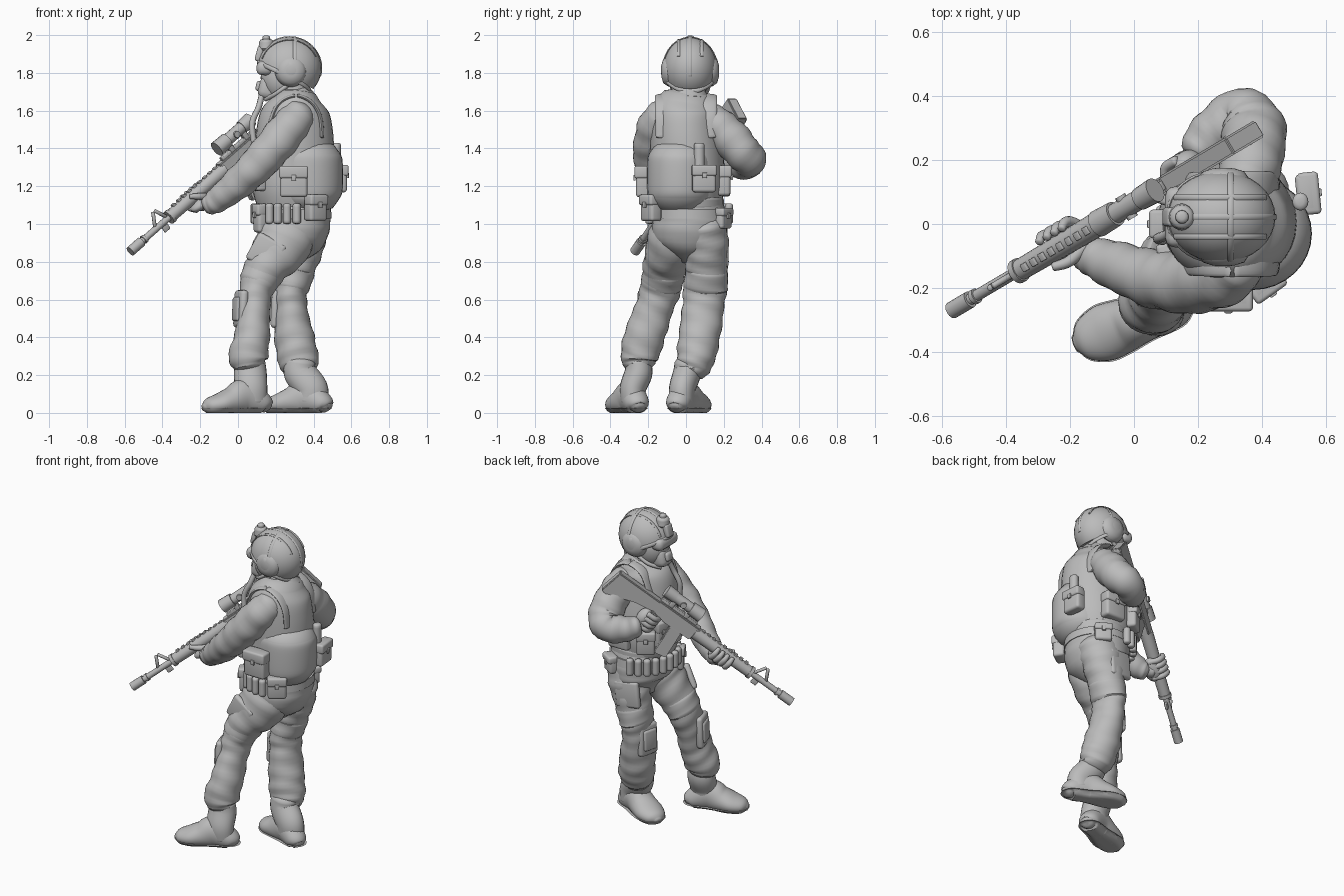
import bpy, bmesh, math
from mathutils import Matrix, Vector, Euler

if "Cube" in bpy.data.objects:
    bpy.data.objects.remove(bpy.data.objects["Cube"], do_unlink=True)

grey = bpy.data.materials.new("plain_grey")
grey.use_nodes = True
grey.diffuse_color = (0.5, 0.5, 0.5, 1)
grey.node_tree.nodes["Principled BSDF"].inputs["Base Color"].default_value = (0.5, 0.5, 0.5, 1)
I = Matrix.Identity(4)
X, Y, Z = Vector((1, 0, 0)), Vector((0, 1, 0)), Vector((0, 0, 1))


def finish(name, bm, M=I):
    bm.transform(M)
    bmesh.ops.recalc_face_normals(bm, faces=bm.faces[:])
    me = bpy.data.meshes.new(name)
    bm.to_mesh(me)
    bm.free()
    me.shade_smooth()
    me.set_sharp_from_angle(angle=math.radians(40))
    me.materials.append(grey)
    ob = bpy.data.objects.new(name, me)
    bpy.context.collection.objects.link(ob)


def spline(p, steps):
    out = []
    for i in range(len(p) - 1):
        a, b, c, d = p[max(i - 1, 0)], p[i], p[i + 1], p[min(i + 2, len(p) - 1)]
        for k in range(steps):
            t = k / steps
            out.append([0.5 * (2 * q + (r - o) * t + (2 * o - 5 * q + 4 * r - s) * t * t
                        + (3 * q - o - 3 * r + s) * t ** 3) for o, q, r, s in zip(a, b, c, d)])
    return out + [list(p[-1])]


def tube(name, pts, ref=Z, n=20, fold=0.0, rounded=True, M=I, lo=None, hi=None, steps=6):
    """Skin elliptical rings along a smooth path of (x, y, z, r[, r2])."""
    p = spline([tuple(q) if len(q) == 5 else (*q, q[3]) for q in pts], steps)
    rings = []
    for i, q in enumerate(p):
        t = (Vector(p[min(i + 1, len(p) - 1)][:3]) - Vector(p[max(i - 1, 0)][:3])).normalized()
        rings.append((Vector(q[:3]), t, q[3], q[4], i))
    if rounded:
        for end, sign in ((0, -1), (-1, 1)):
            c, t, a, b, i = rings[end]
            for shift, scale in ((0.28, 0.8), (0.4, 0.4)):
                r = (c + t * sign * shift * min(a, b), t, a * scale, b * scale, i)
                rings.insert(0, r) if end == 0 else rings.append(r)
    bm, loops = bmesh.new(), []
    for c, t, ra, rb, i in rings:
        a = (ref - t * t.dot(ref)).normalized()
        b = t.cross(a)
        loop = []
        for k in range(n):
            w = math.tau * k / n
            f = 1 + fold * (math.sin(i * 1.5 + 2 * math.sin(w)) + 0.6 * math.sin(i * 0.9 - 2 * w))
            v = c + a * (ra * f * math.cos(w)) + b * (rb * f * math.sin(w))
            if lo is not None:
                v.z = max(v.z, lo)
            if hi is not None:
                v.z = min(v.z, hi)
            loop.append(bm.verts.new(v))
        loops.append(loop)
    for u, v in zip(loops, loops[1:]):
        for k in range(n):
            j = (k + 1) % n
            bm.faces.new((u[k], u[j], v[j], v[k]))
    bm.faces.new(loops[0])
    bm.faces.new(loops[-1])
    finish(name, bm, M)


def box(name, loc, size, turn=0.0, tilt=0.0, bev=0.012, M=I):
    bm = bmesh.new()
    bmesh.ops.create_cube(bm, size=1, matrix=Matrix.Diagonal((*size, 1)))
    bmesh.ops.bevel(bm, geom=bm.edges[:], offset=min(bev, min(size) * 0.45), segments=3,
                    profile=0.5, affect='EDGES')
    finish(name, bm, M @ Matrix.Translation(loc) @ Euler((0, tilt, turn)).to_matrix().to_4x4())


def ball(name, loc, size, cut=None, M=I):
    bm = bmesh.new()
    bmesh.ops.create_uvsphere(bm, u_segments=32, v_segments=20, radius=1,
                              matrix=Matrix.Translation(loc) @ Matrix.Diagonal((*size, 1)))
    if cut:
        bmesh.ops.bisect_plane(bm, geom=bm.verts[:] + bm.edges[:] + bm.faces[:],
                               plane_co=cut[0], plane_no=cut[1], clear_inner=True)
        bmesh.ops.holes_fill(bm, edges=[e for e in bm.edges if e.is_boundary], sides=0)
    finish(name, bm, M)


def prism(name, outline, half, M):
    bm = bmesh.new()
    f = bm.faces.new([bm.verts.new((x, -half, z)) for x, z in outline])
    new = bmesh.ops.extrude_face_region(bm, geom=[f])["geom"]
    bmesh.ops.translate(bm, vec=(0, 2 * half, 0), verts=[v for v in new if isinstance(v, bmesh.types.BMVert)])
    bmesh.ops.bevel(bm, geom=bm.edges[:], offset=0.006, segments=2, affect='EDGES')
    finish(name, bm, M)


# Torso, vest and hips
tube("vest", [(.29, .015, 1.1, .19, .175), (.29, .01, 1.2, .215, .195), (.3, .005, 1.35, .21, .195),
              (.3, -.005, 1.5, .202, .185), (.305, -.005, 1.6, .178, .175), (.31, 0, 1.66, .125, .15)], X, 32)
tube("neck", [(.3, .01, 1.62, .1), (.27, .015, 1.78, .085)], X)
tube("collar", [(.3, .01, 1.65, .12, .12), (.29, .01, 1.69, .1, .1)], X)
tube("hips", [(.3, .02, 1.14, .175, .17), (.3, .02, 1.02, .19, .198), (.3, .02, .92, .165, .188),
              (.28, .02, .83, .08, .08)], X, 28, .008)
tube("jacket_hem", [(.3, .02, 1.09, .185, .18), (.3, .02, 1.13, .19, .18)], X, 28)
tube("belt", [(.3, .02, 1.03, .195, .2), (.3, .02, 1.08, .193, .195)], X, 32, rounded=False)
for side in (-1, 1):
    y = side * .115
    tube("shoulder_strap", [(.445, y, 1.46, .012, .045), (.434, y, 1.57, .012, .048), (.385, y, 1.648, .012, .05),
                            (.3, y, 1.678, .012, .05), (.21, y, 1.63, .012, .048), (.16, y, 1.5, .012, .045)], X - Z * .01)

# Legs
tube("left_trouser_leg", [(.28, -.06, 1, .15, .12), (.235, -.085, .89, .15, .125), (.15, -.113, .77, .115, .115),
                          (.1, -.135, .66, .092, .108), (.085, -.17, .55, .085, .1), (.077, -.215, .42, .092, .108),
                          (.055, -.247, .3, .105, .1), (.06, -.25, .25, .085, .08)], X, 28, .028)
tube("right_trouser_leg", [(.355, .09, 1, .13, .12), (.335, .105, .9, .125, .12), (.305, .11, .78, .11, .112),
                           (.28, .1, .66, .09, .115), (.28, .09, .55, .088, .11), (.298, .07, .4, .105, .11),
                           (.32, .05, .28, .108, .1), (.33, .035, .22, .088, .08)], X, 28, .028)
tube("left_thigh_cuff", [(.14, -.115, .755, .112, .112), (.1, -.13, .68, .1, .11)], X, 28, .012)
tube("right_thigh_cuff", [(.3, .11, .75, .107, .114), (.28, .103, .66, .096, .118)], X, 28, .012)
for name, c, turn in (("left", (.015, -.19, .55), .3), ("right", (.21, .1, .55), -.25)):
    box(name + "_knee_pad", c, (.045, .14, .2), turn, .05, .02)
    box(name + "_knee_plate", (c[0] - .02, c[1], c[2]), (.03, .1, .13), turn, .05, .014)
box("left_thigh_pocket", (.15, -.185, .85), (.17, .04, .16), -.15, .5, .018)
box("right_thigh_pocket", (.28, .2, .86), (.16, .04, .17), .1, .1, .018)


def boot(name, heel, toe, ankle):
    h, t = Vector((*heel, 0)), Vector((*toe, 0))
    shape = ((-.17, .03, .035, .04), (-.08, .05, .06, .064), (.3, .085, .095, .072), (.6, .063, .073, .085),
             (.85, .047, .057, .088), (1.08, .036, .042, .064), (1.18, .03, .02, .028))

    def foot(part, grow, hi):
        tube(name + part, [(*(h.lerp(t, s).xy), z, a + grow, b + grow) for s, z, a, b in shape],
             Z, 28, lo=0, hi=hi)
    foot("_foot", 0, None)
    foot("_sole", .004, .026)
    a = Vector(ankle)
    low = h.lerp(t, .17)
    tube(name + "_shaft", [(a.x, a.y, .27, .08, .066), (a.x, a.y, .21, .087, .074),
                           (low.x, low.y, .13, .087, .07), (low.x, low.y, .06, .088, .066)], X, 24)
    side = (t - h).normalized().cross(Z) * .035
    for k in range(5):
        c = h.lerp(t, .3 + k * .09)
        z = .192 - k * .015
        tube(name + "_lace", [(*(c - side).xy, z - .018, .006), (*c.xy, z - .003, .006),
                              (*(c + side).xy, z - .018, .006)], Z, 8, steps=3)


boot("left_boot", (.11, -.265), (-.135, -.357), (.065, -.252, 0))
boot("right_boot", (.43, -.037), (.185, .065), (.33, .005, 0))

# Head, helmet and face gear
hc, hr = Vector((.272, .022, 1.825)), Vector((.17, .143, .165))
ball("head", (.235, .022, 1.775), (.115, .1, .13))
box("jaw_mask", (.16, .022, 1.72), (.1, .12, .12), 0, .25, .035)
box("mask_vent", (.115, .022, 1.73), (.04, .06, .055), 0, .2, .015)
box("goggles", (.14, .022, 1.825), (.085, .19, .075), 0, .05, .03)
ball("helmet", hc, hr, ((.28, 0, 1.775), (.447, 0, .894)))
rim = []
for k in range(25):
    w = math.tau * k / 24
    z = 1.775 - .5 * (hc.x + .92 * hr.x * math.cos(w) - .28)
    s = math.sqrt(1 - ((z - hc.z) / hr.z) ** 2)
    rim.append((hc.x + s * hr.x * math.cos(w), hc.y + s * hr.y * math.sin(w), z, .012, .006))
tube("helmet_rim", rim, Z, 10, rounded=False, steps=2)
for dy in (-.06, 0, .06):
    k = math.sqrt(1 - (dy / hr.y) ** 2)
    arc = [math.radians(25 + 135 * i / 10) if dy else math.radians(-15 + 150 * i / 10) for i in range(11)]
    tube("helmet_strap", [(hc.x + hr.x * k * math.cos(w), hc.y + dy, hc.z + hr.z * k * math.sin(w), .01, .004)
                          for w in arc], Y, 8, steps=3)
tube("cross_strap", [(hc.x + .03, hc.y + hr.y * math.cos(w), hc.z - .002 + hr.z * math.sin(w), .01, .004)
                     for w in (math.pi * i / 10 for i in range(11))], X, 8, steps=3)
for side in (-1, 1):
    y = hc.y + side * .1
    tube("ear_ring", [(.28, y, 1.81, .085), (.28, y + side * .02, 1.81, .08)], Z, 28)
    tube("ear_cup", [(.28, y, 1.815, .062), (.28, y + side * .03, 1.815, .058)], Z, 28)
    tube("chin_strap", [(.27, y, 1.74, .012), (.2, hc.y + side * .08, 1.69, .012),
                        (.145, hc.y + side * .03, 1.66, .012)], Z, 10)
tube("sight_mount", [(.15, .022, 1.93, .042), (.15, .022, 1.965, .038)], X)
tube("sight_cap", [(.15, .022, 1.97, .022), (.15, .022, 1.99, .02)], X)
box("brow_bracket", (.113, .022, 1.9), (.035, .06, .08), 0, .25)
tube("air_hose", [(.13, 0, 1.7, .016), (.11, -.03, 1.62, .016), (.075, -.045, 1.53, .016),
                  (.09, -.05, 1.4, .016)], X, 10)

# Arms
tube("left_sleeve", [(.33, -.11, 1.59, .085), (.28, -.155, 1.52, .1), (.18, -.18, 1.4, .1), (.08, -.175, 1.29, .092),
                     (-.03, -.14, 1.19, .08), (-.12, -.105, 1.12, .064), (-.16, -.09, 1.1, .052)], Z, 28, .03)
tube("right_sleeve", [(.35, .11, 1.57, .082), (.365, .2, 1.495, .1), (.375, .29, 1.39, .1), (.335, .335, 1.335, .09),
                      (.25, .28, 1.32, .08), (.195, .225, 1.33, .06)], Z, 28, .03)

# Rifle frame: local x runs from muzzle to butt, local z is up
muzzle = Vector((-.57, -.27, .855))
ax = Vector((.93, .55, .815)).normalized()
ay = Z.cross(ax).normalized()
G = Matrix.Translation(muzzle) @ Matrix((ax, ay, ax.cross(ay))).transposed().to_4x4()


def rod(name, a, b, r, z=0.0, r2=None, n=16):
    tube(name, [(a, 0, z, r), (b, 0, z, r2 or r)], Z, n, rounded=False, M=G, steps=1)


rod("muzzle_brake", 0, .085, .027)
rod("barrel", .08, .36, .018)
rod("barrel_collar", .1, .115, .024)
rod("handguard", .31, .72, .034, 0, .04)
rod("handguard_cap", .295, .315, .039)
for k in range(9):
    box("rail_rib", (.36 + k * .04, 0, .036), (.022, .026, .014), bev=.003, M=G)
for a, b in ((.2, .235), (.285, .25)):
    tube("front_sight_leg", [(a, 0, .015, .01), (b, 0, .08, .01)], X, 8, M=G, steps=1)
box("sling_lug", (.25, 0, -.03), (.04, .014, .04), bev=.005, M=G)
prism("receiver", [(.7, .045), (1.0, .045), (1.02, -.03), (.9, -.055), (.72, -.05)], .028, G)
box("top_rail", (.87, 0, .052), (.26, .03, .02), bev=.004, M=G)
prism("stock", [(.99, .04), (1.295, .04), (1.318, -.115), (1.285, -.125), (1.12, -.06), (.99, -.035)], .03, G)
prism("magazine", [(.78, -.04), (.86, -.04), (.835, -.25), (.755, -.235)], .02, G)
prism("pistol_grip", [(.94, -.04), (1.0, -.04), (1.04, -.17), (.985, -.18)], .019, G)
for t in (.82, .93):
    box("scope_ring", (t, 0, .08), (.03, .04, .07), bev=.006, M=G)
rod("scope_tube", .77, .97, .032, .112)
rod("scope_objective", .75, .83, .043, .112, .04)
rod("scope_eyepiece", .94, 1.01, .036, .112, .04)
tube("scope_turret", [(.88, -.04, .112, .018), (.88, .04, .112, .018)], Z, 12, rounded=False, M=G)

# Hands wrapped on handguard and grip
ball("left_palm", (.5, -.015, -.052), (.075, .05, .032), M=G)
tube("left_thumb", [(.54, -.04, -.045, .02), (.49, -.055, -.005, .018), (.45, -.045, .025, .014)], X, 10, M=G)
ball("right_palm", (1.015, .015, -.1), (.04, .045, .06), M=G)
tube("right_thumb", [(1.02, 0, -.05, .019), (.98, -.035, -.05, .017), (.94, -.035, -.06, .013)], Z, 10, M=G)
for k in range(4):
    t, z = .45 + k * .034, -.06 - k * .03
    tube("left_finger", [(t, -.02, -.062, .018), (t, .035, -.05, .018), (t, .056, -.01, .017),
                         (t, .045, .025, .013)], X, 10, M=G)
    tube("right_finger", [(1.01, .045, z, .017), (.96, .042, z, .017), (.935, 0, z, .016),
                          (.955, -.035, z, .014)], Z, 10, M=G)
tube("left_wrist", [(-.13, -.1, 1.115, .042), (-.2, -.065, 1.105, .036)], Z)
tube("right_wrist", [(.22, .24, 1.33, .045), (.17, .185, 1.35, .038)], Z)


# Pouches with flaps, facing outward at a given heading
def pouch(name, loc, size, turn):
    P = Matrix.Translation(loc) @ Matrix.Rotation(turn, 4, 'Z')
    d, w, h = size
    box(name, (0, 0, 0), size, bev=.016, M=P)
    box(name + "_flap", (.008, 0, h * .3), (d, w * 1.06, h * .4), bev=.012, M=P)
    box(name + "_buckle", (d * .5 + .008, 0, h * .12), (.012, .025, .03), bev=.004, M=P)


quarter = math.pi / 2
pouch("left_vest_pouch", (.295, -.225, 1.225), (.08, .145, .165), -quarter)
pouch("right_vest_pouch", (.33, .2, 1.23), (.07, .14, .16), quarter)
pouch("right_front_pouch", (.16, .185, 1.22), (.06, .11, .15), quarter + .6)
pouch("back_pouch", (.54, .095, 1.24), (.065, .125, .145), .1)
tube("back_pack", [(.37, -.03, 1.13, .165, .165), (.37, -.03, 1.18, .184, .175), (.37, -.03, 1.33, .184, .175),
                   (.37, -.03, 1.375, .17, .165)], X, 32)
tube("radio", [(.52, .07, z, .025, .028) for z in (1.3, 1.42)], X, 16)
for y in (-.1, 0, .1):
    pouch("chest_pouch", (.085 + abs(y) * .3, y, 1.26), (.06, .085, .17), math.pi - y * 3)
for k in range(13):
    w = math.radians(105 + k * 14)
    tube("belt_cartridge", [(.3 + .212 * math.cos(w), .02 + .215 * math.sin(w), z, .022) for z in (1.01, 1.1)], X, 10)
pouch("belt_left_pouch", (.41, -.185, 1.085), (.07, .11, .14), -.95)
pouch("belt_right_pouch", (.4, .195, 1.03), (.06, .1, .11), 1.0)
pouch("belt_front_pouch", (.12, -.1, 1.03), (.06, .07, .15), math.pi + .5)
